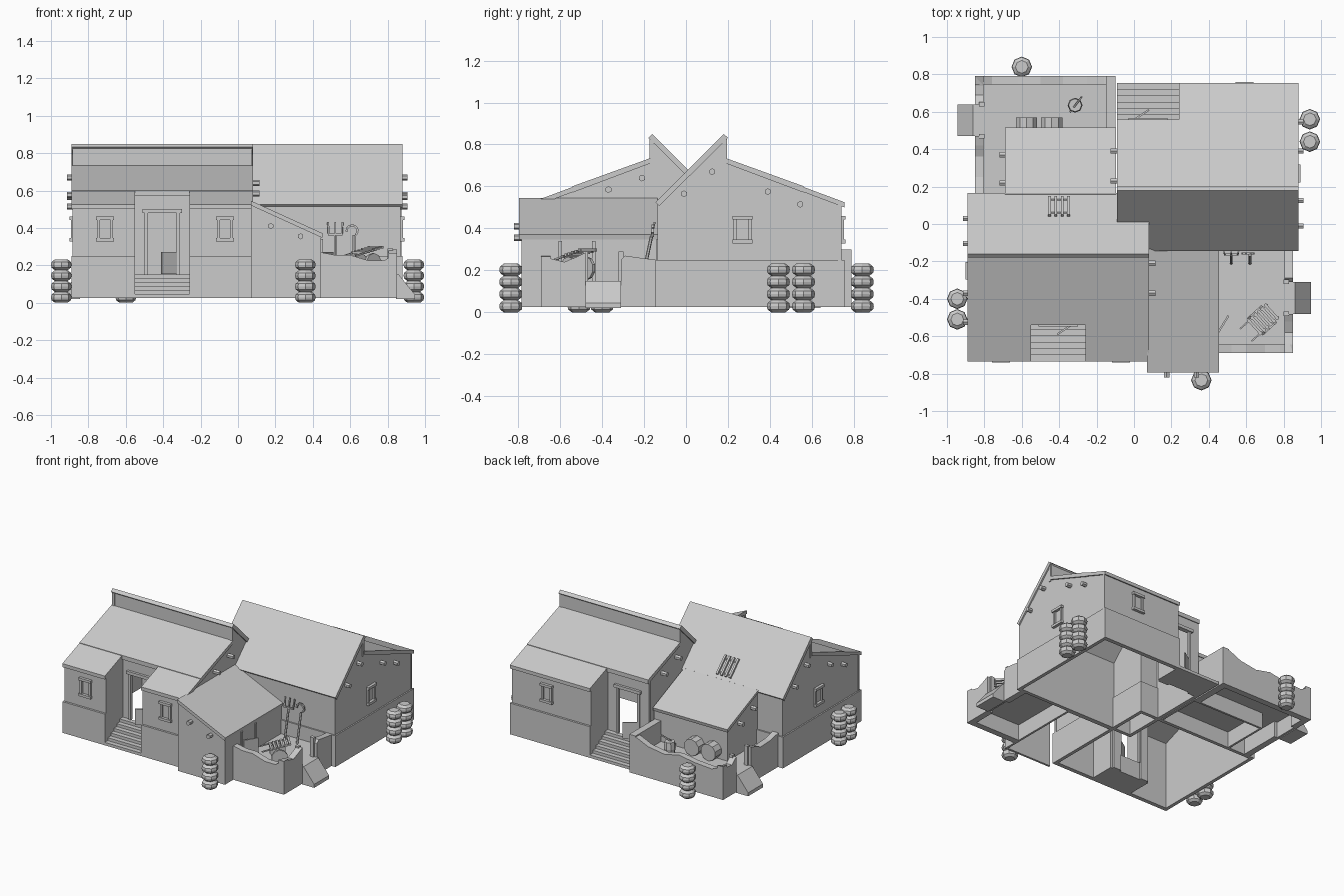
import bpy, bmesh, math
from mathutils import Vector, Matrix

if "Cube" in bpy.data.objects:
    bpy.data.objects.remove(bpy.data.objects["Cube"])

I = Matrix.Identity(4)
C = Vector((-0.005, 0.01, 0))
TURN = Matrix.Translation(C) @ Matrix.Rotation(math.pi, 4, 'Z') @ Matrix.Translation(-C)
M = I  # current placement


def mesh(name, verts, faces, smooth=False):
    me = bpy.data.meshes.new(name)
    me.from_pydata([M @ Vector(v) for v in verts], [], faces)
    bm = bmesh.new()
    bm.from_mesh(me)
    bmesh.ops.recalc_face_normals(bm, faces=bm.faces)
    bm.to_mesh(me)
    bm.free()
    for p in me.polygons:
        p.use_smooth = smooth
    ob = bpy.data.objects.new(name, me)
    bpy.context.collection.objects.link(ob)
    return ob


def prism(name, pts, axis, a, b):
    """Extrude a (y,z) profile along x, or an (x,z) profile along y."""
    n = len(pts)
    put = (lambda p, t: (t, p[0], p[1])) if axis == 'x' else (lambda p, t: (p[0], t, p[1]))
    vs = [put(p, t) for t in (a, b) for p in pts]
    fs = [tuple(range(n)), tuple(range(n, 2 * n))]
    fs += [(i, (i + 1) % n, (i + 1) % n + n, i + n) for i in range(n)]
    return mesh(name, vs, fs)


def box(name, x0, x1, y0, y1, z0, z1):
    return prism(name, [(y0, z0), (y1, z0), (y1, z1), (y0, z1)], 'x', x0, x1)


def rod(name, p, q, r, n=6):
    p, q = Vector(p), Vector(q)
    rot = (q - p).to_track_quat('Z', 'Y')
    vs = [c + rot @ Vector((r * math.cos(k), r * math.sin(k), 0)) for c in (p, q)
          for k in [(i + .5) * 2 * math.pi / n for i in range(n)]]
    fs = [tuple(range(n)), tuple(range(n, 2 * n))]
    fs += [(i, (i + 1) % n, (i + 1) % n + n, i + n) for i in range(n)]
    return mesh(name, vs, fs)


def lathe(name, x, y, prof, n=8):
    vs = [(x + r * math.cos(2 * math.pi * i / n), y + r * math.sin(2 * math.pi * i / n), z)
          for r, z in prof for i in range(n)]
    fs = [(j * n + i, j * n + (i + 1) % n, (j + 1) * n + (i + 1) % n, (j + 1) * n + i)
          for j in range(len(prof) - 1) for i in range(n)]
    fs += [tuple(range(n)), tuple(range(len(vs) - n, len(vs)))]
    return mesh(name, vs, fs)


def window_front(x, y):
    for s in (-1, 1):
        box("window_jamb", x + s * .035 - .008, x + s * .035 + .008, y - .012, y, .34, .45)
    for z in (.328, .442):
        box("window_ledge", x - .048, x + .048, y - .02, y, z, z + .018)


def window_side(x, y):
    for s in (-1, 1):
        box("window_jamb", x - .012, x, y + s * .035 - .008, y + s * .035 + .008, .34, .45)
    for z in (.328, .442):
        box("window_ledge", x - .02, x, y - .048, y + .048, z, z + .018)


X0, X1, YR = -.89, .08, -.53
Z0, ZB = .025, .25


def roof_z(y):
    return .525 + (y + .735) * .372


def house(r0, r1, win_x):
    """Long house with a stepped entrance cut out between r0 and r1."""
    end_cut = r1 >= X1
    for side, (a, b) in enumerate(((X0 + .01, X0 + .025), (X1 - .025, X1 - .01))):
        yf = YR if side and end_cut else -.72
        prism("gable_wall", [(yf, Z0), (yf, roof_z(yf) - .02), (-.175, .715), (-.175, .825),
                             (-.16, .835), (.155, .52), (.155, Z0)], 'x', a, b)
        x = X0 if side == 0 else X1 - .011
        box("gable_plinth", x, x + .011, yf, .165, Z0, ZB)
    box("rear_wall", X0 + .01, X1 - .01, .14, .155, Z0, .525)
    box("rear_plinth", X0, X1, .155, .165, Z0, ZB)
    box("parapet", X0 + .005, X1 - .005, -.172, -.155, .70, .835)
    prism("steep_roof", [(-.18, .832), (-.16, .85), (.165, .525), (.147, .507)], 'x', X0, X1)
    # front pieces on both sides of the entrance
    for a, b in [(X0, r0)] + ([] if end_cut else [(r1, X1)]):
        box("front_wall", a + .005, b - .003, -.72, -.705, Z0, .52)
        box("front_plinth", a, b, -.735, -.72, Z0, ZB)
        prism("low_roof", [(-.735, .50), (-.735, .525), (YR, roof_z(YR)), (YR, roof_z(YR) - .024)], 'x', a, b)
    for x in [r0 - .015] + ([] if end_cut else [r1]):
        prism("entrance_side", [(-.72, Z0), (-.72, .51), (YR, roof_z(YR) - .01), (YR, Z0)], 'x', x, x + .015)
    prism("upper_roof", [(YR - .01, roof_z(YR) - .03), (YR - .01, roof_z(YR)),
                         (-.17, .735), (-.17, .71)], 'x', X0, X1)
    # doorway
    c = (r0 + r1) / 2
    zt = roof_z(YR) - .02
    box("door_wall", r0, c - .085, YR, YR + .015, Z0, zt)
    box("door_wall", c + .085, r1, YR, YR + .015, Z0, zt)
    box("door_wall_top", c - .085, c + .085, YR, YR + .015, .48, zt)
    for s in (-1, 1):
        box("door_post", c + s * .085 - .009, c + s * .085 + .009, YR - .01, YR + .01, .15, .48)
    box("door_lintel", c - .105, c + .105, YR - .018, YR + .005, .48, .502)
    rod("half_door", (c + .04, YR - .028, .155), (c + .04, YR - .028, .27), .001)
    prism_leaf(c + .085, YR, c - .005, YR - .06)
    # stairs
    st = [(YR, Z0), (-.735, Z0)]
    for i in range(6):
        y, z = -.735 + i * .034, Z0 + (i + 1) * .021
        st += [(y, z), (y + .034, z)]
    prism("stairs", st + [(YR, .151)], 'x', r0, r1)
    for x in win_x:
        window_front(x, -.72)
    window_side(X0 + .01, -.25)
    # beam ends
    for y, z in ((-.105, .67), (.03, .565), (-.37, .575), (-.525, .515)):
        rod("beam_end", (X0 - .025, y, z), (X0 + .02, y, z), .016)
    for y, z in ((-.21, .64), (-.37, .585)):
        rod("beam_end", (X1 - .02, y, z), (X1 + .035, y, z), .016)


def prism_leaf(xa, ya, xb, yb):
    d = Vector((yb - ya, xa - xb, 0)).normalized() * .005
    vs = [(x + s * d.x, y + s * d.y, z) for z in (.155, .27)
          for x, y, s in ((xa, ya, 1), (xb, yb, 1), (xb, yb, -1), (xa, ya, -1))]
    mesh("door_leaf", vs, [(0, 1, 2, 3), (4, 5, 6, 7), (0, 1, 5, 4), (1, 2, 6, 5), (2, 3, 7, 6), (3, 0, 4, 7)])


house(-.55, -.26, (-.71, -.07))
M = TURN
house(-.25, X1, (-.60,))
M = I

# front lean-to, sloping to the right
for y in (-.785, -.155):
    prism("leanto_wall", [(.07, Z0), (.445, Z0), (.445, .36), (.07, .53)], 'y', y, y + .015)
box("leanto_side", .43, .445, -.785, -.14, Z0, .36)
prism("leanto_roof", [(.07, .52), (.07, .545), (.455, .37), (.45, .347)], 'y', -.795, -.135)
for x, z in ((.175, .41), (.335, .355)):
    rod("beam_end", (x, -.82, z), (x, -.77, z), .016)
prism_leaf(.45, -.58, .505, -.49)
for y in (-.60, -.44):
    box("leanto_door_post", .44, .455, y - .008, y + .008, .15, .34)

# rear lean-to, below the steep roof
for x in (-.68, -.11):
    prism("rear_leanto_wall", [(.15, Z0), (.15, .52), (.50, .37), (.50, Z0)], 'x', x, x + .015)
box("rear_leanto_side", -.68, -.095, .485, .50, Z0, .37)
prism("rear_leanto_roof", [(.14, .525), (.16, .535), (.515, .385), (.51, .362)], 'x', -.69, -.095)
for y, z in ((.22, .43), (.37, .375)):
    rod("beam_end", (-.72, y, z), (-.66, y, z), .016)

# roof grille
for i in range(4):
    x = -.452 + i * .034
    rod("grille_bar", (x, .045, .655), (x, .145, .555), .01, 4)
for y in (.06, .13):
    rod("grille_rail", (-.455, y, .695 - y), (-.345, y, .695 - y), .006, 4)


# ragged yard walls
def yard_wall(axis, tops, a, b):
    prism("yard_wall", [(tops[0][0], Z0)] + tops + [(tops[-1][0], Z0)], axis, a, b)


yard_wall('y', [(.44, .27), (.52, .255), (.6, .255), (.70, .225), (.78, .225), (.85, .265)], -.69, -.645)
yard_wall('x', [(-.69, .265), (-.64, .255), (-.58, .24), (-.52, .265), (-.48, .285)], .805, .85)
yard_wall('x', [(-.31, .25), (-.29, .27), (-.22, .26), (-.14, .25)], .805, .85)
box("yard_floor", .44, .85, -.65, -.14, .14, .15)
box("yard_edge", .83, .85, -.48, -.31, Z0, .15)
yard_wall('y', [(-.85, .265), (-.76, .225), (-.62, .235), (-.5, .255), (-.38, .23), (-.25, .25),
                (-.16, .29), (-.1, .30)], .745, .79)
yard_wall('x', [(.64, .28), (.69, .24), (.74, .245), (.79, .265)], -.85, -.805)
yard_wall('x', [(.16, .27), (.25, .25), (.36, .245), (.42, .27), (.47, .285)], -.85, -.805)
yard_wall('x', [(.50, .30), (.79, .30)], -.15, -.1)
box("rear_yard_floor", -.85, -.1, .16, .77, .14, .15)
box("rear_yard_edge", -.85, -.83, .47, .64, Z0, .15)
for s, ys in ((1, (-.48, -.31)), (-1, (.47, .64))):
    prism("ramp", [(s * .845, .15), (s * .86, .15), (s * .945, .045), (s * .945, .02), (s * .845, .02)], 'y', *ys)
    for y in ys:
        box("gate_post", min(s * .8, s * .83), max(s * .8, s * .83), y - .012, y + .012, .15, .29)

# stacked round drums around the house
for x, y in ((-.6, .84), (.94, .56), (.94, .44), (-.945, -.4), (-.945, -.51), (.36, -.835)):
    prof = []
    for i in range(4):
        z = i * .058
        prof += [(.034, z), (.052, z + .014), (.055, z + .029), (.052, z + .044), (.034, z + .058)][bool(i):]
    lathe("drum_stack", x, y, prof)

# rear yard: two lying kegs and a tub with a stick
for x in (-.575, -.44):
    rod("keg", (x, .50, .21), (x, .57, .21), .06, 10)
lathe("tub", -.315, .635, [(.03, .15), (.04, .20), (.035, .25)])
rod("stirring_stick", (-.34, .60, .22), (-.28, .68, .30), .007, 4)

# front yard: hand cart
u, v = Vector((.74, .67, .25)).normalized(), Vector((-.67, .74, 0)).normalized()
c = Vector((.685, -.515, .28))
for s in (-1, 1):
    rod("cart_rail", c + v * s * .045 - u * .12, c + v * s * .045 + u * .08, .006, 4)
    w = c + v * s * .055 - Vector((0, 0, .07))
    rod("cart_wheel", w - v * .008, w + v * .008, .055, 10)
for i in range(6):
    p = c + u * (i * .025 - .055)
    rod("cart_slat", p - v * .055, p + v * .055, .01, 4)

# leaning fork and hook
rod("fork_handle", (.52, -.21, .15), (.52, -.165, .36), .008)
for d in (-.035, 0, .035):
    rod("fork_tine", (.52 + d, -.163, .37), (.52 + d * 1.1, -.15, .43), .006, 4)
rod("fork_bar", (.482, -.164, .365), (.558, -.164, .365), .007, 4)
rod("hook_handle", (.62, -.21, .15), (.62, -.165, .36), .008)
arc = [(.61 + .03 * math.cos(t), -.158, .385 + .03 * math.sin(t)) for t in
       [-.9 + i * .7 for i in range(7)]]
for a, b in zip(arc, arc[1:]):
    rod("hook_blade", a, b, .008, 4)
